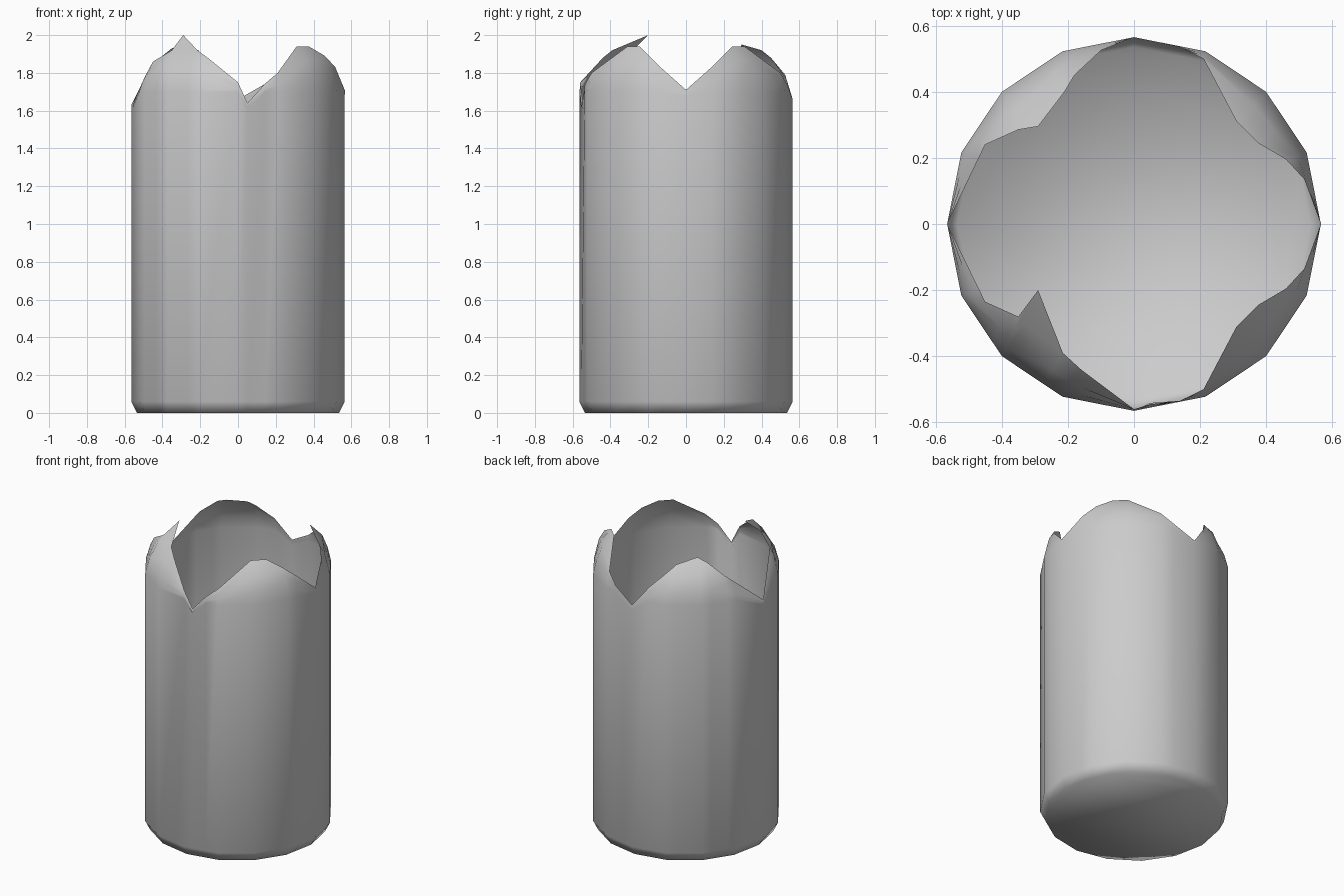
import bpy, bmesh, math
from mathutils import Vector

if "Cube" in bpy.data.objects:
    bpy.data.objects.remove(bpy.data.objects["Cube"])

R, STEP = 0.565, 22.5

# torn rim, one petal per quadrant (x, y, z), counter-clockwise from +x
right = [(.515, .135, 1.83), (.46, .195, 1.89), (.375, .245, 1.94),
         (.31, .31, 1.94), (.21, .5, 1.80), (.14, .535, 1.74)]
back_left = [(0, .565, 1.66), (-.1, .525, 1.79), (-.18, .45, 1.88), (-.21, .4, 1.92),
             (-.29, .295, 1.95), (-.35, .285, 1.93), (-.45, .24, 1.85)]
front_left = [(-.565, 0, 1.63), (-.45, -.235, 1.86), (-.35, -.28, 1.92),
              (-.29, -.20, 2.0), (-.215, -.39, 1.92), (-.16, -.44, 1.88),
              (0, -.56, 1.75), (.05, -.545, 1.64)]
front_right = [(x, -y, z) for x, y, z in reversed(right)]
rim = [(.565, 0, 1.71)] + right + back_left + front_left + front_right


def column_angle(p):
    if p[2] == 2.0:                     # curled tip leans over its neighbour
        return 228.0
    a = math.degrees(math.atan2(p[1], p[0])) % 360
    k = round(a / STEP) * STEP
    return k if abs(a - k) < 3 else a


def wall_radius(z):
    # straight wall that curls inward above the shoulder
    prof = [(0, .535), (.06, R), (1.70, R), (1.83, .535), (1.89, .50), (1.94, .44), (2.0, .40)]
    for (z0, r0), (z1, r1) in zip(prof, prof[1:]):
        if z <= z1:
            return r0 + (r1 - r0) * (z - z0) / (z1 - z0)
    return prof[-1][1]


def wall_point(a, z):
    # point on a sixteen-sided wall
    flat = math.cos(math.radians(STEP / 2)) / math.cos(math.radians(a % STEP - STEP / 2))
    r = wall_radius(z) * flat
    return Vector((r * math.cos(math.radians(a)), r * math.sin(math.radians(a)), z))


# columns at rim points, plus the missing corners of the sixteen-gon
cols = [(column_angle(p), Vector(p)) for p in rim]
full = []
for i, (a, p) in enumerate(cols):
    b, q = cols[(i + 1) % len(cols)]
    b = b if b > a else b + 360
    full.append((a, p))
    k = (math.floor(a / STEP + 1e-6) + 1) * STEP
    while k < b - .5:
        full.append((k, p.lerp(q, (k - a) / (b - a))))
        k += STEP

bm = bmesh.new()
grid = []
for a, top in full:
    base = min(1.70, top.z - .03)
    crease = .975 if 271 < a < 280 else 1     # pleat below the front tear
    low = wall_point(a, base)
    pts = [wall_point(a, 0), wall_point(a, .06),
           Vector((low.x * crease, low.y * crease, low.z))]
    shift = top - wall_point(a, top.z)
    for f in (.35, .7, 1):
        pts.append(wall_point(a, base + (top.z - base) * f) + shift * f * f)
    grid.append([bm.verts.new(p) for p in pts])

# walls and floor
for c, d in zip(grid, grid[1:] + grid[:1]):
    for j in range(len(c) - 1):
        bm.faces.new((c[j], d[j], d[j + 1], c[j + 1]))
bm.faces.new([c[0] for c in reversed(grid)])
bmesh.ops.recalc_face_normals(bm, faces=bm.faces)
for f in bm.faces:
    f.smooth = True

mesh = bpy.data.meshes.new("torn_container")
bm.to_mesh(mesh)
bm.free()
obj = bpy.data.objects.new("torn_container", mesh)
bpy.context.collection.objects.link(obj)
